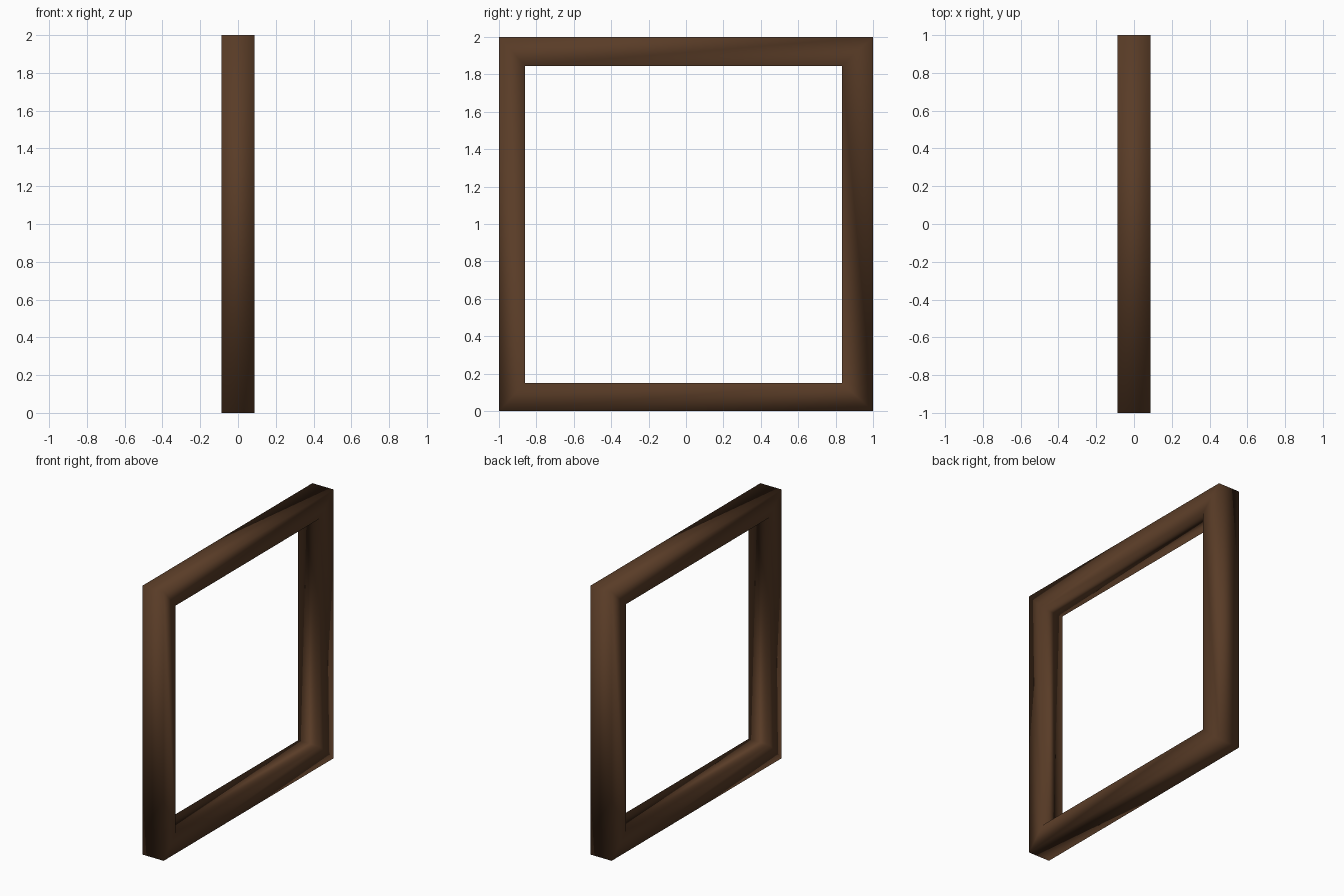
import bpy, bmesh

if "Cube" in bpy.data.objects:
    bpy.data.objects.remove(bpy.data.objects["Cube"])

HALF_DEPTH = 0.088
OUTER = [(-1, 0), (1, 0), (1, 2), (-1, 2)]
INNER = [(-0.86, 0.15), (0.833, 0.15), (0.833, 1.846), (-0.86, 1.846)]

wood = bpy.data.materials.new("dark_wood")
wood.diffuse_color = (0.10, 0.045, 0.02, 1)
wood.use_nodes = True
wood.node_tree.nodes["Principled BSDF"].inputs["Base Color"].default_value = wood.diffuse_color

# Square frame: four rings bridged into a closed loop
bm = bmesh.new()
rings = [[bm.verts.new((x, y, z)) for y, z in loop]
         for x, loop in ((HALF_DEPTH, OUTER), (HALF_DEPTH, INNER),
                         (-HALF_DEPTH, INNER), (-HALF_DEPTH, OUTER))]
for r in range(4):
    a, b = rings[r], rings[(r + 1) % 4]
    for i in range(4):
        j = (i + 1) % 4
        bm.faces.new((a[i], a[j], b[j], b[i])).smooth = True
bmesh.ops.recalc_face_normals(bm, faces=bm.faces)

mesh = bpy.data.meshes.new("window_frame")
bm.to_mesh(mesh)
bm.free()
mesh.materials.append(wood)
frame = bpy.data.objects.new("window_frame", mesh)
bpy.context.collection.objects.link(frame)
